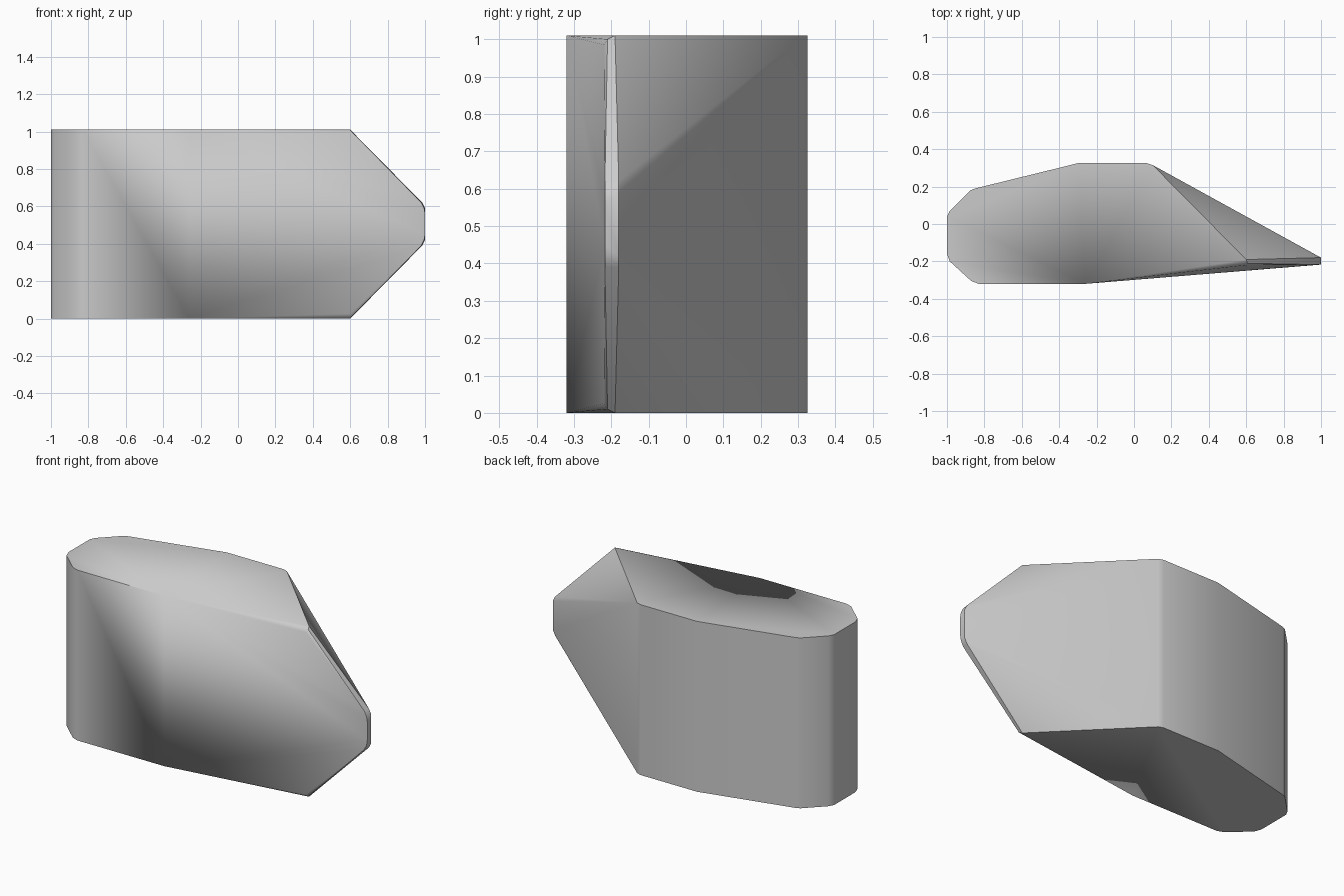
import bpy, bmesh

cube = bpy.data.objects.get("Cube")
if cube:
    bpy.data.objects.remove(cube, do_unlink=True)

HEIGHT = 1.01

# Plan outline of the flat-topped body
body = [(-1, -0.16), (-0.985, -0.2), (-0.87, -0.305), (-0.83, -0.32), (-0.26, -0.32),
        (0.07, 0.325), (0.1, 0.315), (-0.3, 0.325), (-0.85, 0.19), (-0.875, 0.18),
        (-0.985, 0.07), (-1, 0.04)]
points = [(x, y, z) for x, y in body for z in (0, HEIGHT)]

# Tapered side: top corner and rounded nose, mirrored about mid height
wedge = [(0.6, -0.19, HEIGHT), (0.607, -0.21, 1.0), (0.6, -0.22, 0.985),
         (0.98, -0.217, 0.62), (0.985, -0.18, 0.62),
         (0.995, -0.217, 0.59), (1, -0.18, 0.59),
         (1, -0.217, 0.56), (1, -0.18, 0.56)]
for x, y, z in wedge:
    points += [(x, y, z), (x, y, HEIGHT - z)]

# Wrap the points in one convex skin
bm = bmesh.new()
for p in points:
    bm.verts.new(p)
hull = bmesh.ops.convex_hull(bm, input=bm.verts[:])
loose = [v for v in bm.verts if not v.link_faces]
bmesh.ops.delete(bm, geom=loose, context='VERTS')
bmesh.ops.dissolve_limit(bm, angle_limit=0.01, verts=bm.verts[:], edges=bm.edges[:])
bmesh.ops.recalc_face_normals(bm, faces=bm.faces[:])
mesh = bpy.data.meshes.new("wedge_block")
bm.to_mesh(mesh)
bm.free()
block = bpy.data.objects.new("wedge_block", mesh)
bpy.context.collection.objects.link(block)

# Plain grey finish
grey = bpy.data.materials.new("light_grey")
grey.use_nodes = True
colour = (0.6, 0.6, 0.6, 1)
grey.diffuse_color = colour
grey.node_tree.nodes["Principled BSDF"].inputs["Base Color"].default_value = colour
mesh.materials.append(grey)

# Soft shading over the shallow bends, sharp at the caps
bpy.ops.object.select_all(action='DESELECT')
block.select_set(True)
bpy.context.view_layer.objects.active = block
bpy.ops.object.shade_smooth_by_angle(angle=0.6)
